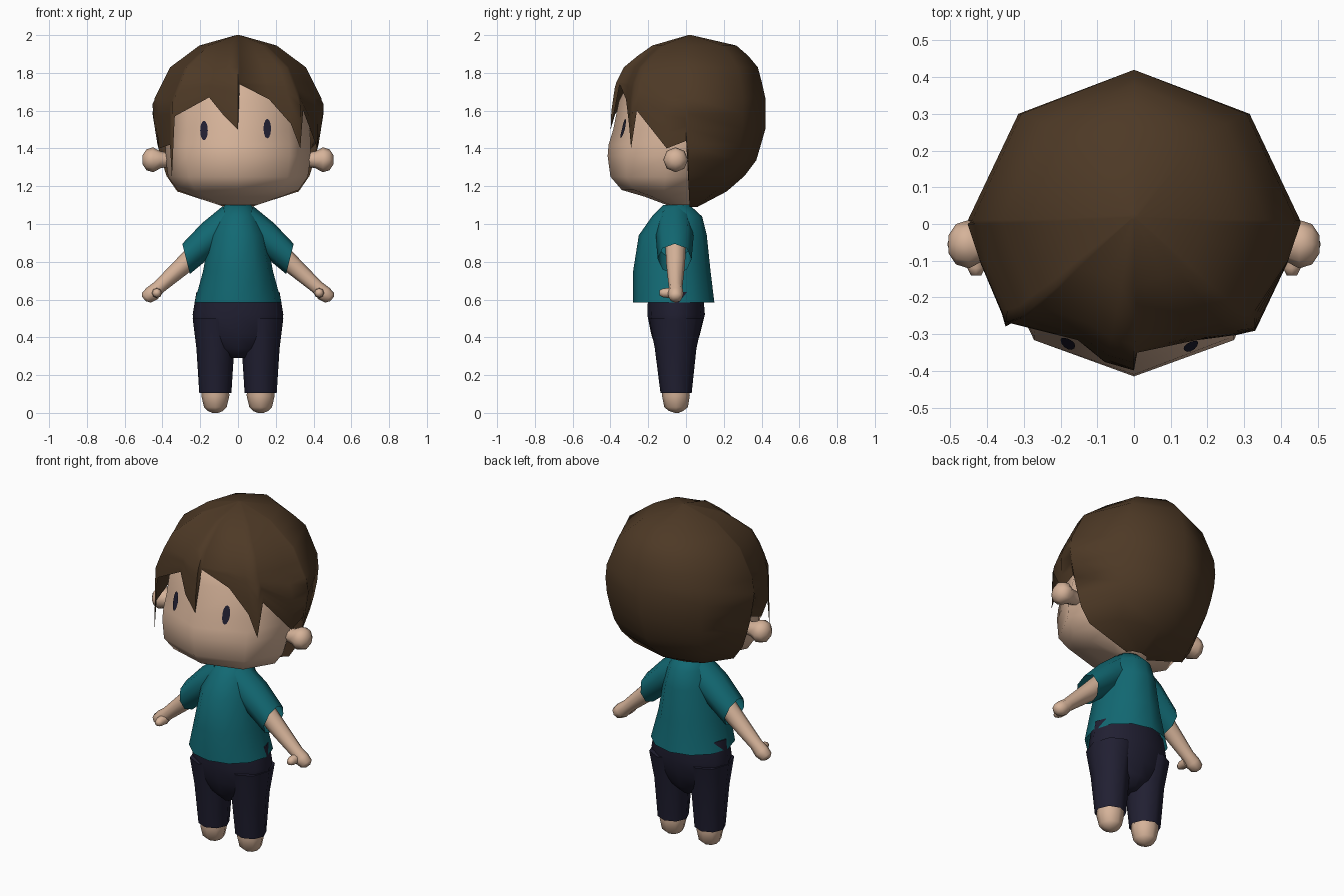
import bpy, bmesh, math
from mathutils import Vector
from mathutils.bvhtree import BVHTree

cube = bpy.data.objects.get("Cube")
if cube:
    bpy.data.objects.remove(cube, do_unlink=True)


def material(name, rgb):
    m = bpy.data.materials.new(name)
    m.use_nodes = True
    m.diffuse_color = (*rgb, 1)
    m.node_tree.nodes["Principled BSDF"].inputs["Base Color"].default_value = (*rgb, 1)
    return m


SKIN = material("skin", (0.67, 0.45, 0.32))
HAIR = material("brown_hair", (0.075, 0.041, 0.019))
TEAL = material("teal_shirt", (0.006, 0.14, 0.17))
NAVY = material("dark_navy", (0.015, 0.014, 0.032))


def finish(name, bm, mat):
    bmesh.ops.recalc_face_normals(bm, faces=bm.faces)
    mesh = bpy.data.meshes.new(name)
    bm.to_mesh(mesh)
    bm.free()
    mesh.materials.append(mat)
    ob = bpy.data.objects.new(name, mesh)
    bpy.context.collection.objects.link(ob)
    bpy.ops.object.select_all(action="DESELECT")
    ob.select_set(True)
    bpy.context.view_layer.objects.active = ob
    bpy.ops.object.shade_smooth_by_angle(angle=math.radians(75))
    return ob


def loft(name, mat, rings, caps=(True, True)):
    """Skin closed rings of points into one surface."""
    bm = bmesh.new()
    rows = [[bm.verts.new(p) for p in ring] for ring in rings]
    n = len(rows[0])
    for a, b in zip(rows, rows[1:]):
        for i in range(n):
            j = (i + 1) % n
            bm.faces.new((a[i], a[j], b[j], b[i]))
    for row, cap in zip((rows[0], rows[-1]), caps):
        if cap:
            bm.faces.new(row)
    return finish(name, bm, mat)


def ring(center, u, v, n=8):
    c, u, v = Vector(center), Vector(u), Vector(v)
    return [c + u * math.sin(math.tau * i / n) + v * math.cos(math.tau * i / n) for i in range(n)]


def oval(z, half_x, front, back, cx=0, n=8):
    return ring((cx, (front + back) / 2, z), (half_x, 0, 0), (0, (front - back) / 2, 0), n)


def tube(name, mat, path, radii):
    pts = [Vector(p) for p in path]
    q = (pts[-1] - pts[0]).to_track_quat("Z", "Y")
    u, v = q @ Vector((1, 0, 0)), q @ Vector((0, 1, 0))
    return loft(name, mat, [ring(p, u * r, v * r) for p, r in zip(pts, radii)])


def lerp(table, z):
    """Read a falling (height, value) table."""
    for (z0, a), (z1, b) in zip(table, table[1:]):
        if z >= z1:
            return a + (b - a) * (z0 - z) / (z0 - z1)
    return table[-1][1]


# Head and neck
head = loft("head", SKIN, [oval(*r) for r in (
    (1.10, .10, -.10, .03), (1.145, .23, -.22, .05), (1.18, .32, -.34, .11),
    (1.25, .37, -.40, .18), (1.36, .385, -.415, .26), (1.42, .385, -.41, .30),
    (1.5, .38, -.385, .33), (1.65, .37, -.355, .33), (1.78, .28, -.29, .28),
    (1.88, .15, -.15, .15))])
tube("neck", SKIN, [(0, -.04, 1.02), (0, -.04, 1.15)], [.06, .06])

# Eyes, laid onto the face
tree = BVHTree.FromObject(head, bpy.context.evaluated_depsgraph_get())
for name, ex, ez in (("right_eye", -.18, 1.495), ("left_eye", .155, 1.505)):
    bm = bmesh.new()
    verts = []
    for p in ring((ex, -1, ez), (.02, 0, 0), (0, 0, .052), 12):
        hit = tree.ray_cast(p, Vector((0, 1, 0)))[0]
        verts.append(bm.verts.new(hit - Vector((0, .007, 0))))
    bm.faces.new(verts)
    eye = finish(name, bm, NAVY)
    if eye.data.polygons[0].normal.y > 0:
        eye.data.flip_normals()

# Hair: columns around the head, each with outline x, y and the height of its tip
COLUMNS = (
    (0, -.395, 1.50), (.01, -.37, 1.74), (.17, -.325, 1.66), (.28, -.30, 1.53),
    (.33, -.285, 1.40), (.345, -.26, 1.60), (.42, -.10, 1.40), (.455, 0, 1.44),
    (.46, .01, 1.09), (.32, .30, 1.09), (0, .42, 1.09), (-.32, .30, 1.09),
    (-.46, .01, 1.09), (-.455, 0, 1.44), (-.42, -.10, 1.40), (-.36, -.24, 1.42),
    (-.35, -.27, 1.24), (-.335, -.27, 1.57), (-.16, -.325, 1.67), (-.08, -.375, 1.58))
SIDE = ((2, .02), (1.95, .43), (1.83, .78), (1.63, 1), (1.4, .92), (1.25, .82),
        (1.16, .68), (1.12, .5), (1.09, .15))
BACK = ((2, .02), (1.94, .67), (1.83, .9), (1.68, 1), (1.5, 1), (1.31, .86),
        (1.22, .64), (1.16, .45), (1.12, .28), (1.09, .1))
FRONT = ((2, .02), (1.94, .52), (1.83, .84), (1.74, .95), (1.6, 1), (1.2, 1.04))


def hair_point(x, y, z):
    sx = lerp(SIDE, z) if y >= 0 or z > 1.63 else 1
    sy = lerp(BACK if y >= 0 else FRONT, z)
    return (x * sx, y * sy + .02 * (1 - min(sy, 1)), z)


rows = [[hair_point(x, y, z) for x, y, _ in COLUMNS] for z in (2, 1.945, 1.89, 1.83, 1.75)]
STEPS = 8
for k in range(1, STEPS + 1):
    rows.append([hair_point(x, y, 1.75 + (tip - 1.75) * k / STEPS) for x, y, tip in COLUMNS])
loft("hair", HAIR, rows, (True, False))

# Shirt body, open at the hem
loft("shirt", TEAL, [oval(*r, n=12) for r in (
    (.585, .23, -.28, .15), (.75, .185, -.28, .13), (.94, .15, -.25, .11),
    (1.04, .11, -.18, .085), (1.10, .07, -.12, .02))], (False, True))

# Trousers: hips
loft("hips", NAVY, [oval(*r, n=12) for r in (
    (.64, .22, -.20, .09), (.52, .24, -.205, .10), (.42, .225, -.185, .075),
    (.34, .13, -.16, .05), (.29, .04, -.12, .01))])

for s, side in ((1, "left"), (-1, "right")):
    # Ears
    tube(side + "_ear", SKIN, [(s * x, -.055, 1.34) for x in (.35, .41, .45, .485, .505)],
         [.035, .045, .066, .055, .025])
    # Sleeves
    loft(side + "_sleeve", TEAL, [
        ring((s * x, -.06, z), (s * ux, 0, uz), (0, hy, 0))
        for x, z, ux, uz, hy in ((.05, 1.0, .03, .095, .09), (.15, .93, .04, .075, .1),
                                 (.275, .815, .02, .08, .09))], (True, False))
    # Arms with hands and thumbs
    tube(side + "_arm", SKIN, [(s * x, -.055, z) for x, z in (
        (.17, .90), (.28, .79), (.42, .665), (.455, .632), (.485, .61), (.497, .602))],
        [.055, .05, .036, .042, .035, .015])
    tube(side + "_thumb", SKIN, [(s * .43, y, .635) for y in (-.07, -.12, -.14)],
         [.028, .024, .014])
    # Trouser legs
    loft(side + "_trouser_leg", NAVY, [oval(z, hx, f, b, s * cx) for z, cx, hx, f, b in (
        (.5, .125, .115, -.195, .09), (.34, .12, .1, -.165, .055),
        (.105, .12, .085, -.135, .03))], (True, False))
    # Feet
    loft(side + "_foot", SKIN, [oval(z, hx, f, b, s * .12) for z, hx, f, b in (
        (.2, .07, -.125, .015), (.09, .074, -.127, .02), (.03, .06, -.115, .01),
        (.01, .04, -.09, -.015), (0, .015, -.06, -.04))])
